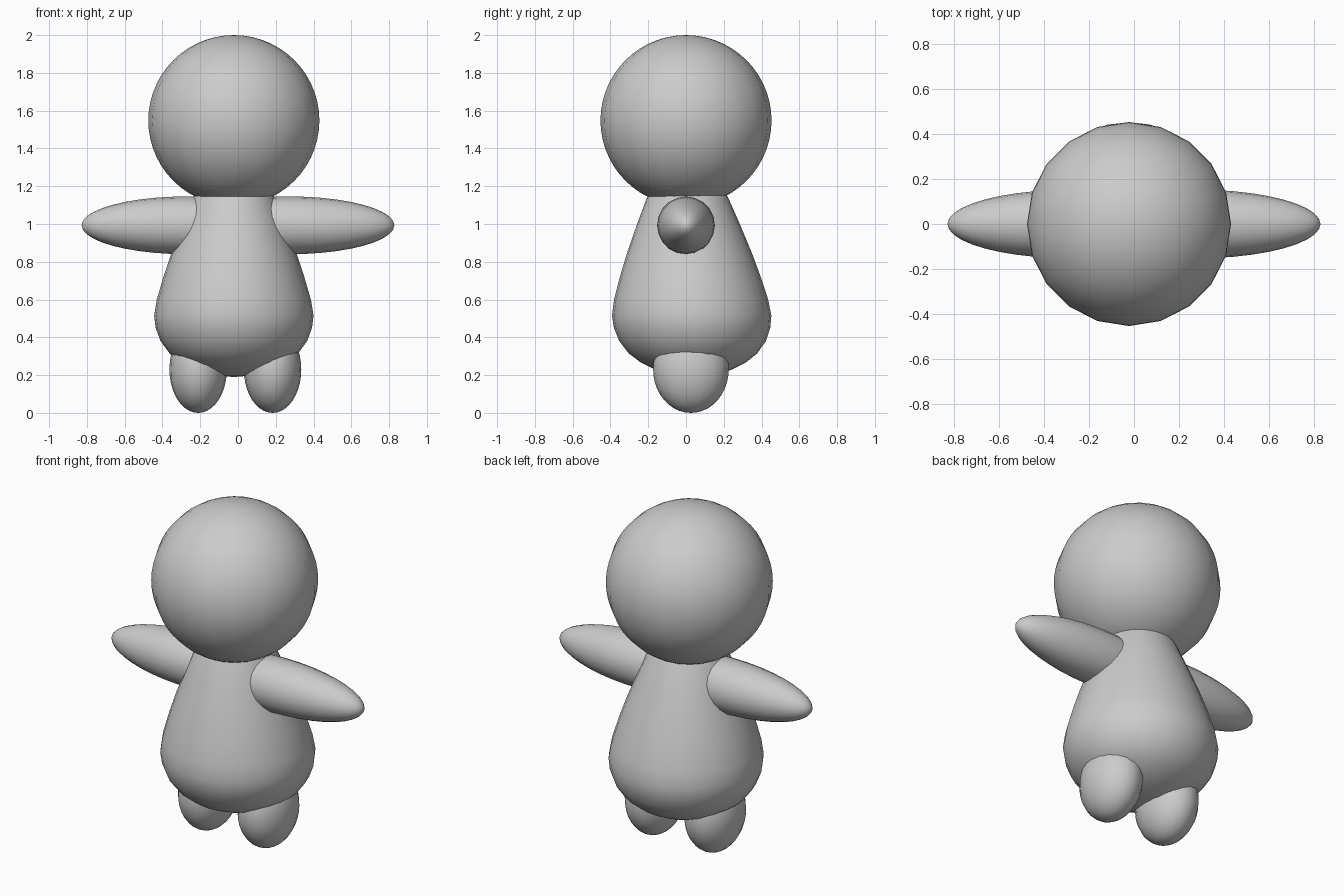
import bpy, bmesh, math

if "Cube" in bpy.data.objects:
    bpy.data.objects.remove(bpy.data.objects["Cube"])


def finish(obj, name):
    obj.name = name
    obj.data.name = name
    for p in obj.data.polygons:
        p.use_smooth = True


def ellipsoid(name, center, radii, axis='Z', segments=20, rings=20):
    """UV sphere stretched to radii, poles along the given axis."""
    bpy.ops.mesh.primitive_uv_sphere_add(segments=segments, ring_count=rings, radius=1)
    obj = bpy.context.object
    for v in obj.data.vertices:
        x, y, z = v.co
        if axis == 'X':
            x, y, z = z, x, y
        v.co = (x * radii[0], y * radii[1], z * radii[2])
    obj.location = center
    finish(obj, name)
    return obj


def lathe(name, profile, cx, cy, segments=28):
    """Closed body of revolution; cy(z) gives a slight forward lean."""
    bm = bmesh.new()
    bottom = bm.verts.new((cx, cy(profile[0][1]), profile[0][1]))
    top = bm.verts.new((cx, cy(profile[-1][1]), profile[-1][1]))
    rings = []
    for r, z in profile[1:-1]:
        rings.append([bm.verts.new((cx + r * math.cos(2 * math.pi * i / segments),
                                    cy(z) + r * math.sin(2 * math.pi * i / segments), z))
                      for i in range(segments)])
    for i in range(segments):
        j = (i + 1) % segments
        bm.faces.new((bottom, rings[0][j], rings[0][i]))
        bm.faces.new((top, rings[-1][i], rings[-1][j]))
        for a, b in zip(rings, rings[1:]):
            bm.faces.new((a[i], a[j], b[j], b[i]))
    mesh = bpy.data.meshes.new(name)
    bm.to_mesh(mesh)
    bm.free()
    obj = bpy.data.objects.new(name, mesh)
    bpy.context.collection.objects.link(obj)
    finish(obj, name)
    return obj


# Head
ellipsoid("head", (-0.022, 0, 1.548), (0.453, 0.453, 0.452), rings=28)

# Pear-shaped body
profile = [(0, 0.19), (0.1, 0.198), (0.2, 0.228), (0.28, 0.268), (0.34, 0.315),
           (0.388, 0.38), (0.414, 0.45), (0.422, 0.515), (0.408, 0.6), (0.373, 0.72),
           (0.333, 0.84), (0.272, 1.0), (0.215, 1.14), (0.17, 1.22), (0.09, 1.27), (0, 1.29)]
lathe("body", profile, -0.022, lambda z: 0.03 - 0.035 * (z - 0.515))

# Arms and legs
for side, s in (("left", -1), ("right", 1)):
    ellipsoid(side + "_arm", (s * 0.27, 0, 0.993), (0.558, 0.153, 0.153), axis='X')
    ellipsoid(side + "_leg", (s * 0.197 - 0.014, 0.026, 0.23), (0.152, 0.2, 0.23))
